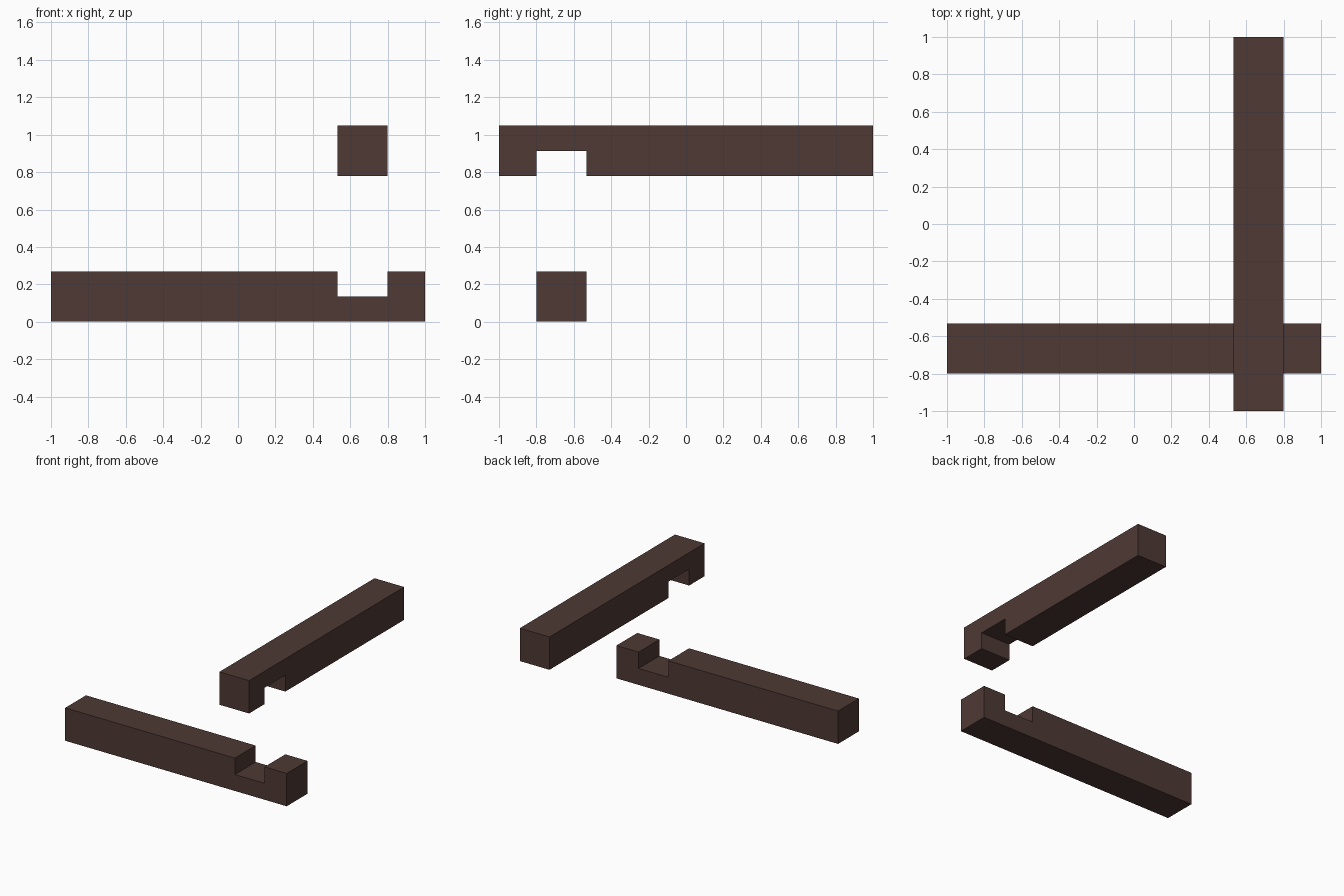
import bpy
import bmesh
from mathutils import Vector

cube = bpy.data.objects.get("Cube")
if cube:
    bpy.data.objects.remove(cube, do_unlink=True)

HALF_LENGTH = 1.0
NEAR, FAR = 0.532, 0.8      # notch span, also the beam's sideways placement
SIZE = FAR - NEAR           # square section of each beam
UPPER_BASE = 0.78

# Dark brown timber
wood = bpy.data.materials.new("dark_brown_wood")
wood.use_nodes = True
colour = (0.077, 0.041, 0.033, 1)
wood.diffuse_color = colour
shader = next(n for n in wood.node_tree.nodes if n.type == 'BSDF_PRINCIPLED')
shader.inputs["Base Color"].default_value = colour
shader.inputs["Roughness"].default_value = 0.8


def notched_beam(name, place, across):
    """Extrude a half-lap side profile; place maps (along, height) to space."""
    mid = SIZE / 2
    profile = [(-HALF_LENGTH, 0), (HALF_LENGTH, 0), (HALF_LENGTH, SIZE),
               (FAR, SIZE), (FAR, mid), (NEAR, mid), (NEAR, SIZE),
               (-HALF_LENGTH, SIZE)]
    bm = bmesh.new()
    side = bm.faces.new([bm.verts.new(place(u, h)) for u, h in profile])
    result = bmesh.ops.extrude_face_region(bm, geom=[side], use_keep_orig=True)
    moved = [g for g in result["geom"] if isinstance(g, bmesh.types.BMVert)]
    bmesh.ops.translate(bm, verts=moved, vec=Vector(across))
    bmesh.ops.recalc_face_normals(bm, faces=bm.faces)
    mesh = bpy.data.meshes.new(name)
    bm.to_mesh(mesh)
    bm.free()
    mesh.materials.append(wood)
    beam = bpy.data.objects.new(name, mesh)
    bpy.context.collection.objects.link(beam)
    return beam


# Lower beam runs left to right with its notch on top
notched_beam("lower_beam", lambda u, h: (u, -FAR, h), (0, SIZE, 0))

# Upper beam runs front to back with its notch underneath
notched_beam("upper_beam",
             lambda u, h: (NEAR, -u, UPPER_BASE + SIZE - h), (SIZE, 0, 0))
